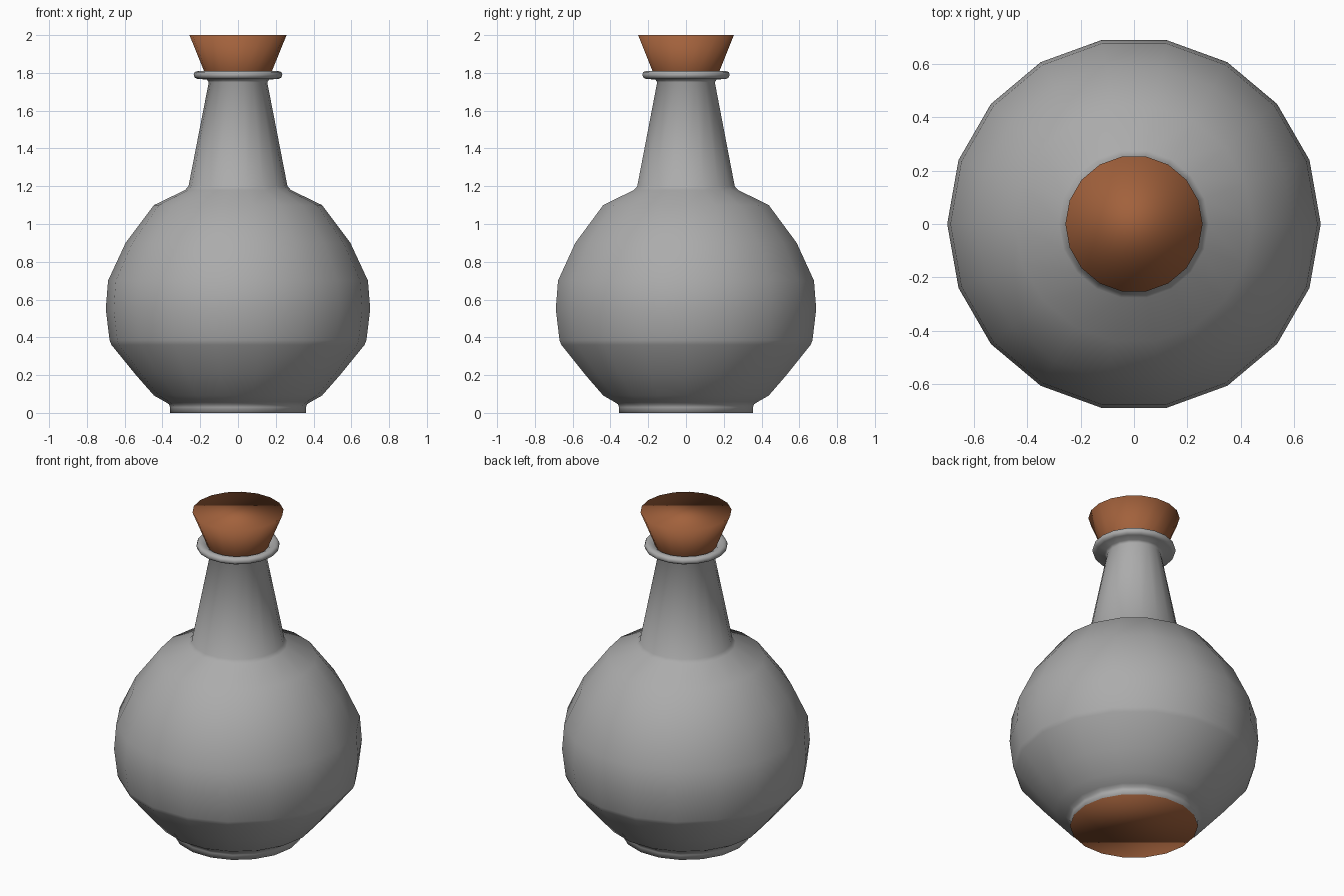
import bpy, bmesh
from math import cos, sin, pi

if "Cube" in bpy.data.objects:
    bpy.data.objects.remove(bpy.data.objects["Cube"])

SIDES = 18


def material(name, colour):
    mat = bpy.data.materials.new(name)
    mat.diffuse_color = (*colour, 1)
    mat.use_nodes = True
    mat.node_tree.nodes["Principled BSDF"].inputs["Base Color"].default_value = mat.diffuse_color
    return mat


def lathe(name, profile, materials, cap_start=False, cap_end=False):
    """Spin a bottom-to-top (radius, z) profile; caps use the last material."""
    bm = bmesh.new()
    rings = [[bm.verts.new((r * cos(2 * pi * i / SIDES), r * sin(2 * pi * i / SIDES), z))
              for i in range(SIDES)] for r, z in profile]
    for a, b in zip(rings, rings[1:]):
        for i in range(SIDES):
            j = (i + 1) % SIDES
            bm.faces.new((a[i], a[j], b[j], b[i]))
    caps = []
    if cap_start:
        caps.append(bm.faces.new(rings[0][::-1]))
    if cap_end:
        caps.append(bm.faces.new(rings[-1]))
    for cap in caps:
        cap.material_index = len(materials) - 1
    for face in bm.faces:
        face.smooth = True
    mesh = bpy.data.meshes.new(name)
    bm.to_mesh(mesh)
    bm.free()
    for mat in materials:
        mesh.materials.append(mat)
    obj = bpy.data.objects.new(name, mesh)
    bpy.context.collection.objects.link(obj)
    return obj


grey = material("grey", (0.41, 0.41, 0.41))
brown = material("brown", (0.36, 0.12, 0.045))

# Flask wall: foot, round belly, tapering neck
wall = [(0.36, 0), (0.36, 0.03), (0.365, 0.045), (0.385, 0.058), (0.445, 0.092),
        (0.54, 0.2), (0.67, 0.36), (0.68, 0.385), (0.70, 0.55), (0.688, 0.70),
        (0.595, 0.90), (0.445, 1.10), (0.28, 1.18), (0.262, 1.20), (0.155, 1.75)]

# Rounded lip continuing from the neck
lip = [(0.165, 1.765), (0.215, 1.768), (0.23, 1.776), (0.235, 1.79),
       (0.23, 1.804), (0.215, 1.81), (0.195, 1.808), (0.175, 1.795)]

# Flask closed underneath by a brown base
lathe("flask", wall + lip, [grey, brown], cap_start=True)

# Tapered stopper
lathe("stopper", [(0.174, 1.79), (0.18, 1.81), (0.257, 2.0)], [brown], cap_end=True)
